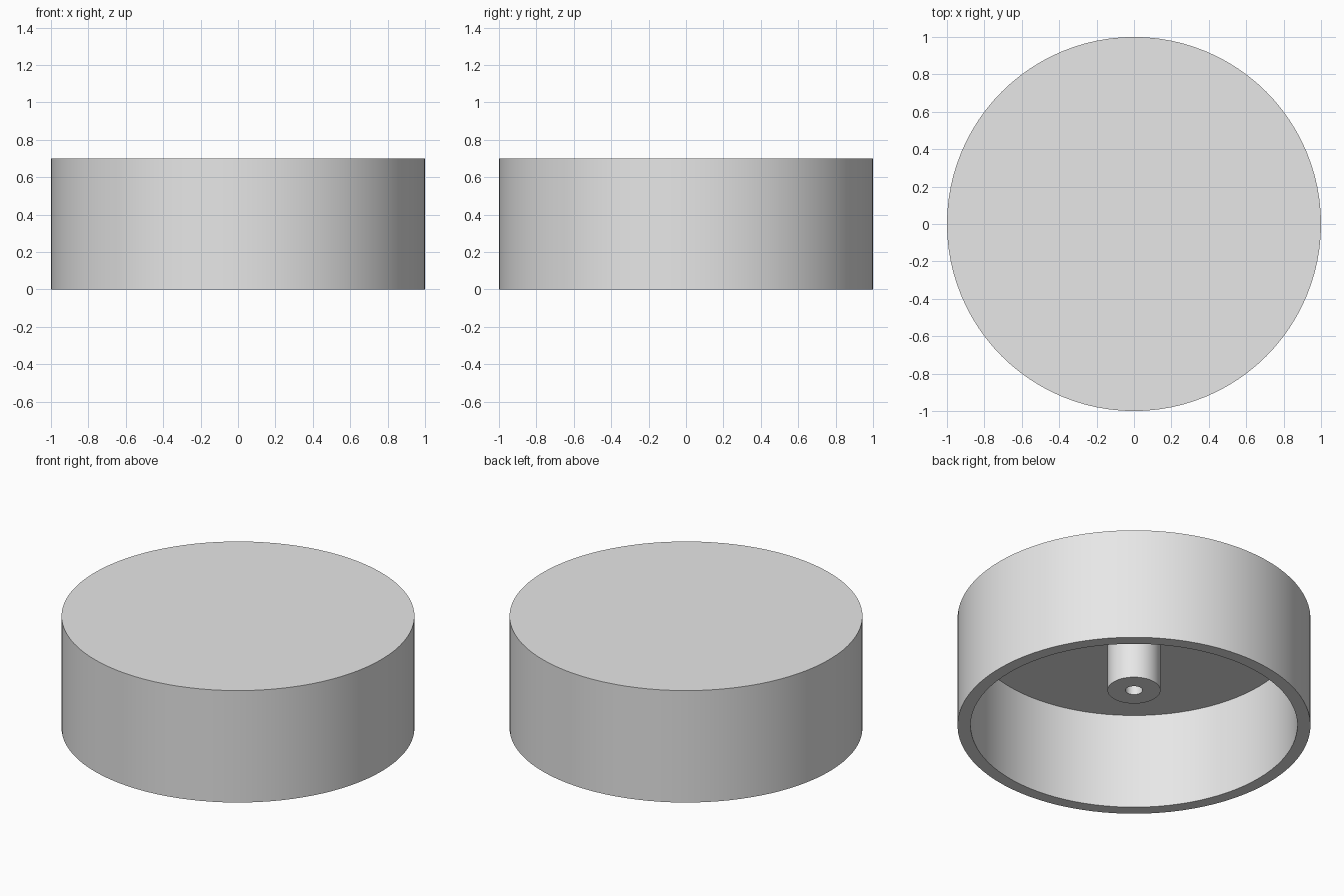
import bpy
import bmesh
import math

cube = bpy.data.objects.get("Cube")
if cube:
    bpy.data.objects.remove(cube, do_unlink=True)

SEGMENTS = 96

# Single plain grey material
grey = bpy.data.materials.new("light_grey")
grey.use_nodes = True
colour = (0.8, 0.8, 0.8, 1)
grey.diffuse_color = colour
grey.node_tree.nodes["Principled BSDF"].inputs["Base Color"].default_value = colour


def lathe(name, profile):
    """Spin an (r, z) profile that starts and ends on the axis into a solid."""
    bm = bmesh.new()
    verts = [bm.verts.new((r, 0, z)) for r, z in profile]
    edges = [bm.edges.new(pair) for pair in zip(verts, verts[1:])]
    bmesh.ops.spin(bm, geom=verts + edges, cent=(0, 0, 0), axis=(0, 0, 1),
                   angle=math.tau, steps=SEGMENTS, use_duplicate=False)
    bmesh.ops.remove_doubles(bm, verts=bm.verts[:], dist=0.0001)
    bmesh.ops.recalc_face_normals(bm, faces=bm.faces[:])
    mesh = bpy.data.meshes.new(name)
    bm.to_mesh(mesh)
    bm.free()
    mesh.materials.append(grey)
    obj = bpy.data.objects.new(name, mesh)
    bpy.context.collection.objects.link(obj)
    bpy.ops.object.select_all(action='DESELECT')
    obj.select_set(True)
    bpy.context.view_layer.objects.active = obj
    bpy.ops.object.shade_smooth_by_angle(angle=math.radians(30))
    return obj


HEIGHT, CEILING, BOSS_END = 0.7, 0.6, 0.23
OUTER, INNER, BOSS, HOLE = 1.0, 0.926, 0.15, 0.048

# Hollow cap with a central drilled boss hanging from its underside
lathe("round_cap", [
    (0, HEIGHT), (OUTER, HEIGHT),        # flat top
    (OUTER, 0), (INNER, 0),              # outer wall and rim
    (INNER, CEILING), (BOSS, CEILING),   # inner wall and ceiling
    (BOSS, BOSS_END), (HOLE, BOSS_END),  # boss and its end ring
    (HOLE, CEILING), (0, CEILING),       # blind shaft hole
])
